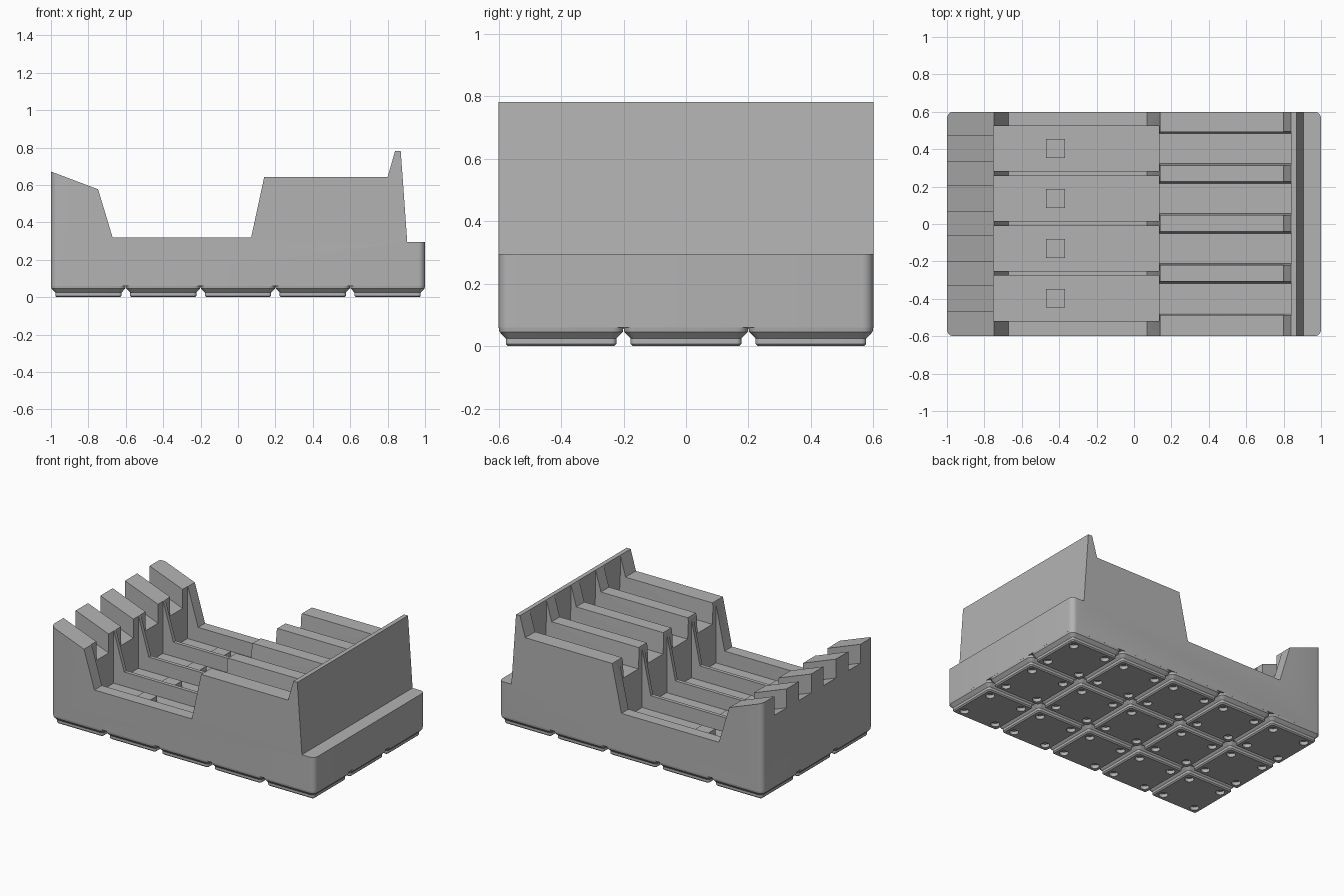
import bpy, bmesh, math
from mathutils import Vector

old = bpy.data.objects.get("Cube")
if old:
    bpy.data.objects.remove(old, do_unlink=True)

grey = bpy.data.materials.new("plain grey")
grey.use_nodes = True
grey.diffuse_color = (0.45, 0.45, 0.45, 1)
grey.node_tree.nodes["Principled BSDF"].inputs["Base Color"].default_value = (0.45, 0.45, 0.45, 1)


def loft(name, rings):
    """Closed solid through a list of matching point rings."""
    bm = bmesh.new()
    loops = [[bm.verts.new(p) for p in ring] for ring in rings]
    n = len(loops[0])
    for a, b in zip(loops, loops[1:]):
        for i in range(n):
            j = (i + 1) % n
            bm.faces.new((a[i], a[j], b[j], b[i]))
    bm.faces.new(loops[0])
    bm.faces.new(loops[-1])
    bmesh.ops.recalc_face_normals(bm, faces=bm.faces)
    mesh = bpy.data.meshes.new(name)
    bm.to_mesh(mesh)
    bm.free()
    mesh.materials.append(grey)
    obj = bpy.data.objects.new(name, mesh)
    bpy.context.collection.objects.link(obj)
    return obj


def rounded(hx, hy, r, z, x=0, y=0, seg=6):
    ring = []
    for k, (sx, sy) in enumerate([(1, 1), (-1, 1), (-1, -1), (1, -1)]):
        for i in range(seg + 1):
            a = (k + i / seg) * math.pi / 2
            ring.append((x + sx * (hx - r) + r * math.cos(a),
                         y + sy * (hy - r) + r * math.sin(a), z))
    return ring


def side_prism(name, profile, y0, y1):
    return loft(name, [[(x, y, z) for x, z in profile] for y in (y0, y1)])


def box(name, x0, x1, y0, y1, z0, z1):
    return side_prism(name, [(x0, z0), (x1, z0), (x1, z1), (x0, z1)], y0, y1)


def boolean(obj, tool, operation="DIFFERENCE"):
    mod = obj.modifiers.new("cut", "BOOLEAN")
    mod.operation, mod.object, mod.solver = operation, tool, "EXACT"
    bpy.context.view_layer.objects.active = obj
    bpy.ops.object.modifier_apply(modifier=mod.name)
    bpy.data.objects.remove(tool, do_unlink=True)


def smooth(obj):
    bpy.ops.object.select_all(action="DESELECT")
    obj.select_set(True)
    bpy.context.view_layer.objects.active = obj
    bpy.ops.object.shade_smooth_by_angle(angle=math.radians(25))


# Holder body: side profile with rounded upright corners
profile = [(-1.1, 0.06), (1.1, 0.06), (1.1, 0.295), (0.905, 0.295), (0.87, 0.782),
           (0.84, 0.782), (0.80, 0.642), (0.14, 0.642), (0.07, 0.318),
           (-0.67, 0.318), (-0.748, 0.577), (-1, 0.672), (-1.1, 0.71)]
body = side_prism("holder_body", profile, -0.7, 0.7)
outline = loft("outline_tool", [rounded(1, 0.6, 0.036, z) for z in (0.06, 1)])
for v in outline.data.vertices:
    if v.co.z < 0.5:
        v.co.z = 0.0
boolean(body, outline, "INTERSECT")

# Four lanes: deep pocket, sloped neck notch and tapered handle slot
for lane in range(4):
    c = (lane - 1.5) * 0.267 + 0.003
    boolean(body, box("pocket_tool", -0.75, 0.135, c - 0.121, c + 0.121, 0.22, 1))
    notch = [(-1.1, 0.58), (-0.74, 0.444), (-0.74, 1), (-1.1, 1)]
    boolean(body, side_prism("notch_tool", notch, c - 0.067, c + 0.067))
    slot = [[(x, c + s * w, z) for s, w, z in
             [(-1, 0.08, 0.5), (1, 0.08, 0.5), (1, 0.09, 0.65), (1, 0.09, 1),
              (-1, 0.09, 1), (-1, 0.09, 0.65)]] for x in (0.13, 0.84)]
    boolean(body, loft("slot_tool", slot))
    box(f"support_pad_{lane + 1}", -0.47, -0.37, c - 0.05, c + 0.05, 0.21, 0.262)
smooth(body)

# Stepped base foot with four round recesses
steps = [(0.1695, 0.01, 0), (0.177, 0.016, 0.0076), (0.177, 0.016, 0.025),
         (0.1976, 0.034, 0.046), (0.2, 0.036, 0.061)]
foot = loft("base_foot", [rounded(h, h, r, z) for h, r, z in steps])
for sx in (-1, 1):
    for sy in (-1, 1):
        hole = loft("hole_tool", [rounded(0.028, 0.028, 0.0279, z, sx * 0.124, sy * 0.124)
                                  for z in (-0.02, 0.023)])
        boolean(foot, hole)
smooth(foot)

# Repeat the foot over the five by three grid
for i in range(5):
    for j in range(3):
        place = Vector(((i - 2) * 0.4, (j - 1) * 0.4, 0))
        if i == j == 0:
            foot.location = place
        else:
            copy = foot.copy()
            copy.location = place
            bpy.context.collection.objects.link(copy)
